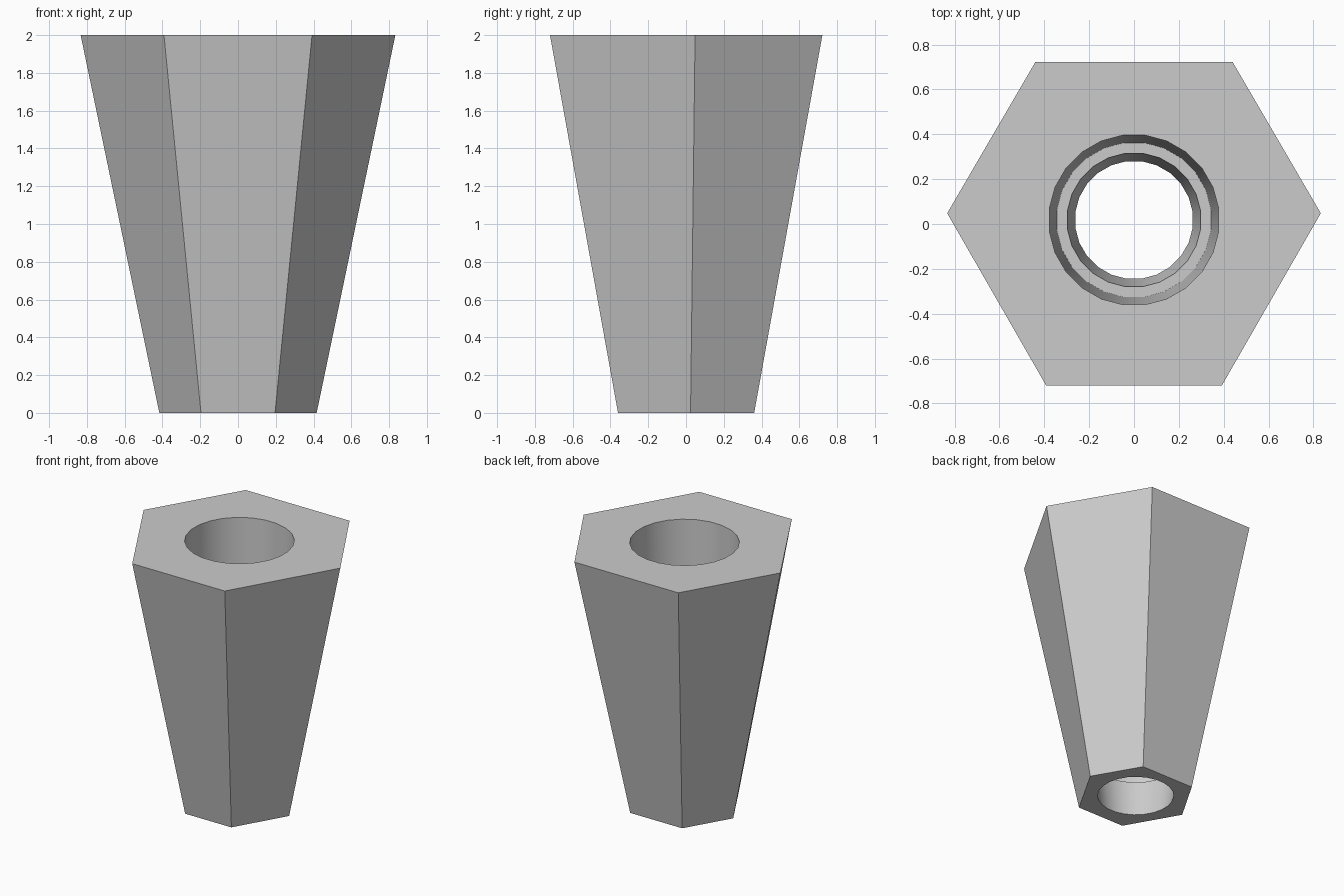
import bpy
import bmesh
import math

cube = bpy.data.objects.get("Cube")
if cube:
    bpy.data.objects.remove(cube, do_unlink=True)

HEIGHT = 2.0
SIDES = 24
BORE_Y = 0.018

# Plain grey material
grey = bpy.data.materials.new("plain_grey")
grey.use_nodes = True
colour = (0.6, 0.6, 0.6, 1)
grey.diffuse_color = colour
grey.node_tree.nodes["Principled BSDF"].inputs["Base Color"].default_value = colour

# Hexagon outline of the top; the foot is the same outline at half size
half = [(0.392, -0.72), (0.833, 0.048), (0.44, 0.722)]
outline = half + [(-x, y) for x, y in reversed(half)]

# Stepped, slightly tapered bore: (radius, height) from top to bottom
bore = [(0.381, HEIGHT), (0.347, 0.28), (0.3, 0.28), (0.264, 0)]

bm = bmesh.new()


def ring(points, z):
    return [bm.verts.new((x, y, z)) for x, y in points]


def circle(radius):
    angles = [math.tau * (i + 0.5) / SIDES for i in range(SIDES)]
    return [(radius * math.cos(a), BORE_Y + radius * math.sin(a)) for a in angles]


def bridge(lower, upper):
    for i in range(len(lower)):
        j = (i + 1) % len(lower)
        bm.faces.new((lower[i], lower[j], upper[j], upper[i]))


def loop_edges(loop):
    return [bm.edges.get((loop[i - 1], loop[i])) for i in range(len(loop))]


# Outer walls
foot = ring([(x / 2, y / 2) for x, y in outline], 0)
rim = ring(outline, HEIGHT)
bridge(foot, rim)

# Bore walls and ledge
rings = [ring(circle(r), z) for r, z in bore]
for upper, lower in zip(rings, rings[1:]):
    bridge(upper, lower)

# Flat ends between the hexagon and the bore
for outer, inner in ((rim, rings[0]), (foot, rings[-1])):
    bmesh.ops.triangle_fill(bm, use_beauty=True, use_dissolve=False,
                            edges=loop_edges(outer) + loop_edges(inner))
bmesh.ops.recalc_face_normals(bm, faces=bm.faces)

mesh = bpy.data.meshes.new("tapered_hex_sleeve")
bm.to_mesh(mesh)
bm.free()
mesh.materials.append(grey)
sleeve = bpy.data.objects.new("tapered_hex_sleeve", mesh)
bpy.context.collection.objects.link(sleeve)

# Smooth bore, crisp outer corners
bpy.ops.object.select_all(action="DESELECT")
sleeve.select_set(True)
bpy.context.view_layer.objects.active = sleeve
bpy.ops.object.shade_smooth_by_angle(angle=math.radians(30))
